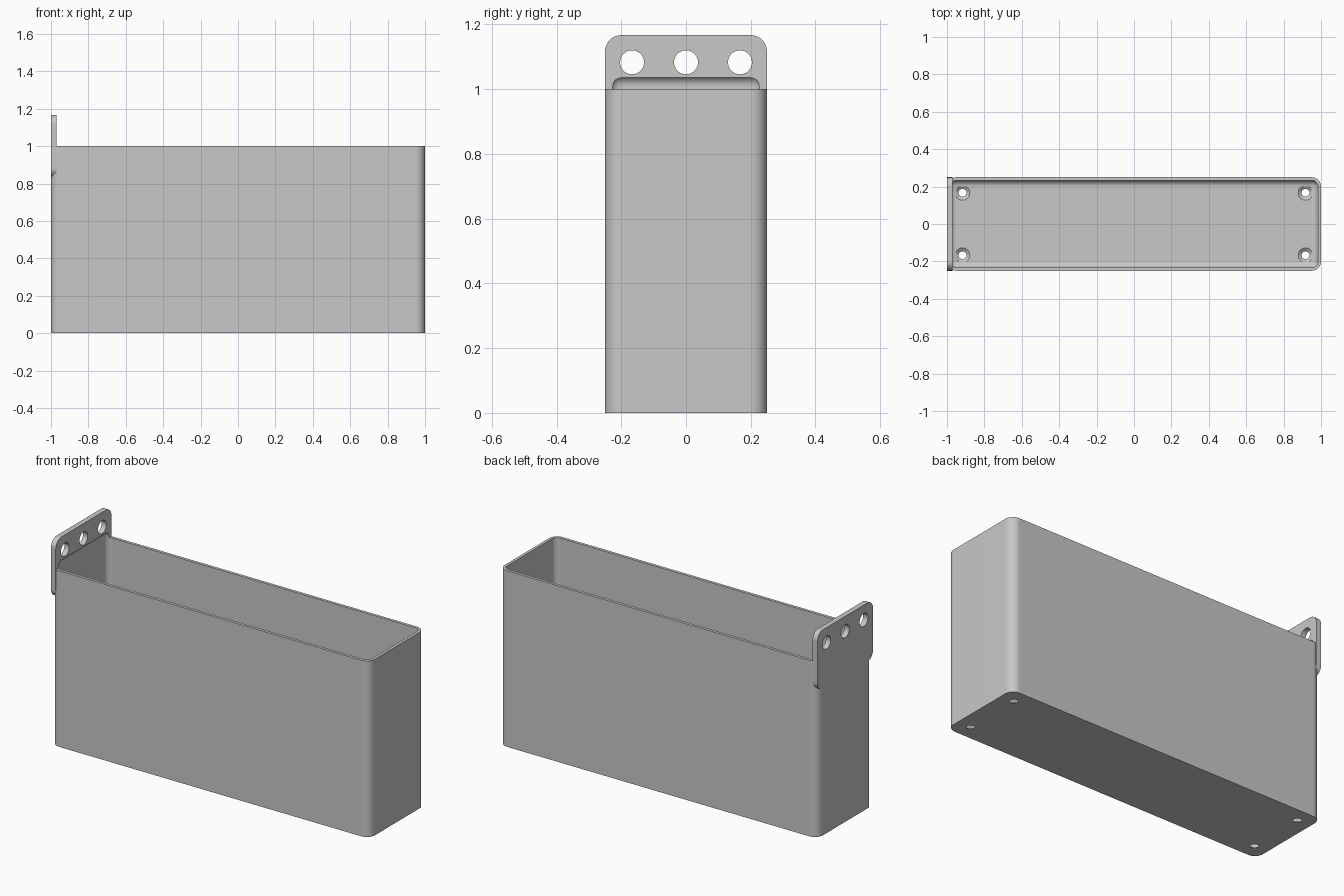
import bpy, bmesh, math
from mathutils import Matrix, Vector

cube = bpy.data.objects.get("Cube")
if cube:
    bpy.data.objects.remove(cube, do_unlink=True)

WALL = 1 / 60
RADIUS = 0.05
INNER = RADIUS - WALL

grey = bpy.data.materials.new("plain grey")
grey.use_nodes = True
grey.diffuse_color = (0.58, 0.58, 0.58, 1)
grey.node_tree.nodes["Principled BSDF"].inputs["Base Color"].default_value = grey.diffuse_color


def finish(name, bm):
    bmesh.ops.recalc_face_normals(bm, faces=bm.faces)
    mesh = bpy.data.meshes.new(name)
    bm.to_mesh(mesh)
    bm.free()
    mesh.materials.append(grey)
    obj = bpy.data.objects.new(name, mesh)
    bpy.context.collection.objects.link(obj)
    return obj


def rounded_box(name, low, high, radius, axis=None):
    """Box between two corners; rounds edges along one axis, or all edges."""
    low, high = Vector(low), Vector(high)
    bm = bmesh.new()
    bmesh.ops.create_cube(bm, size=1)
    bmesh.ops.scale(bm, vec=high - low, verts=bm.verts)
    bmesh.ops.translate(bm, vec=(low + high) / 2, verts=bm.verts)
    edges = [e for e in bm.edges if axis is None or
             abs((e.verts[0].co - e.verts[1].co)[axis]) > 1e-4]
    bmesh.ops.bevel(bm, geom=edges, offset=radius, offset_type='OFFSET',
                    segments=10, profile=0.5, affect='EDGES')
    return finish(name, bm)


def cone(name, centre, r_low, r_high, depth, turn=Matrix()):
    bm = bmesh.new()
    bmesh.ops.create_cone(bm, cap_ends=True, segments=40, radius1=r_low, radius2=r_high,
                          depth=depth, matrix=Matrix.Translation(centre) @ turn)
    return finish(name, bm)


def combine(target, other, operation):
    bpy.context.view_layer.objects.active = target
    mod = target.modifiers.new("combine", 'BOOLEAN')
    mod.operation, mod.solver, mod.object = operation, 'EXACT', other
    bpy.ops.object.modifier_apply(modifier=mod.name)
    bpy.data.objects.remove(other, do_unlink=True)


# Outer body with rounded upright corners, and the hanging plate on its end
container = rounded_box("container", (-1, -0.25, 0), (1, 0.25, 1), RADIUS, axis=2)
plate = rounded_box("hanging_plate", (-1, -0.25, 0.833), (-0.97, 0.25, 1.167), RADIUS, axis=0)
combine(container, plate, 'UNION')

# Cavity with filleted edges, running a little way up into the plate
cavity = rounded_box("cavity", (WALL - 1, WALL - 0.25, WALL),
                     (1 - WALL, 0.25 - WALL, 1.042), INNER)
combine(container, cavity, 'DIFFERENCE')

# Three hanging holes through the plate
for y in (-1 / 6, 0, 1 / 6):
    hole = cone("hanging_hole", (-0.985, y, 1.083), 0.037, 0.037, 0.1,
                Matrix.Rotation(math.pi / 2, 4, 'Y'))
    combine(container, hole, 'DIFFERENCE')

# Countersunk screw holes in the floor corners
for x in (-0.917, 0.917):
    for y in (-1 / 6, 1 / 6):
        combine(container, cone("screw_hole", (x, y, 0), 0.021, 0.021, 0.1), 'DIFFERENCE')
        sink = cone("countersink", (x, y, 0.0125), 0.021, 0.046, 0.019)
        combine(container, sink, 'DIFFERENCE')

# Smooth the fillets and keep flat faces flat
bpy.ops.object.select_all(action='DESELECT')
container.select_set(True)
bpy.context.view_layer.objects.active = container
bpy.ops.object.shade_smooth_by_angle(angle=math.radians(30))
weighted = container.modifiers.new("weighted normals", 'WEIGHTED_NORMAL')
weighted.keep_sharp = True
